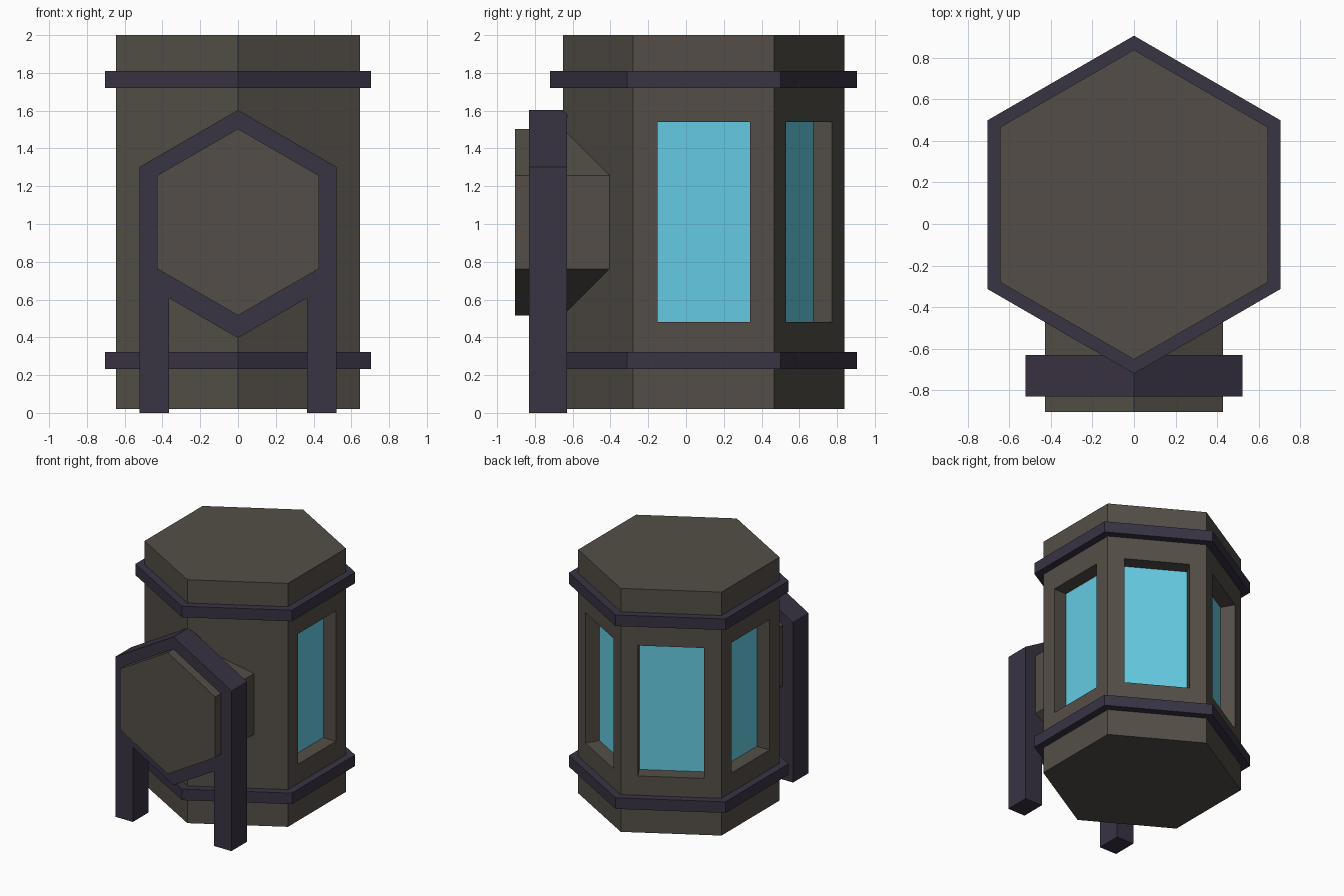
import bpy, bmesh, math
from mathutils import Vector

if "Cube" in bpy.data.objects:
    bpy.data.objects.remove(bpy.data.objects["Cube"])


def material(name, rgb):
    m = bpy.data.materials.new(name)
    m.diffuse_color = (*rgb, 1)
    m.use_nodes = True
    m.node_tree.nodes["Principled BSDF"].inputs["Base Color"].default_value = m.diffuse_color
    return m


SHELL = material("shell", (0.088, 0.076, 0.063))
TRIM = material("trim", (0.040, 0.033, 0.055))
GLASS = material("glass", (0.13, 0.60, 0.76))
CY = 0.093  # hexagon centre of the chamber in y


def hexagon(r, cu, cv):
    """Six points with corners pointing along the second axis."""
    return [(cu + r * math.cos(math.radians(30 + 60 * i)),
             cv + r * math.sin(math.radians(30 + 60 * i))) for i in range(6)]


def prism(name, points, axis, lo, hi, mats, edit=None):
    """Extrude a 2D outline along z or y."""
    bm = bmesh.new()
    place = (lambda p, t: (p[0], p[1], t)) if axis == "z" else (lambda p, t: (p[0], t, p[1]))
    a = [bm.verts.new(place(p, lo)) for p in points]
    b = [bm.verts.new(place(p, hi)) for p in points]
    bm.faces.new(a)
    bm.faces.new(b)
    n = len(points)
    for i in range(n):
        j = (i + 1) % n
        bm.faces.new((a[i], a[j], b[j], b[i]))
    bmesh.ops.recalc_face_normals(bm, faces=bm.faces[:])
    if edit:
        edit(bm)
    me = bpy.data.meshes.new(name)
    bm.to_mesh(me)
    bm.free()
    for m in mats:
        me.materials.append(m)
    ob = bpy.data.objects.new(name, me)
    bpy.context.collection.objects.link(ob)
    return ob


def recess_windows(bm):
    """Sink a window into the two side and two rear walls."""
    bm.normal_update()
    walls = [f for f in bm.faces if abs(f.normal.z) < 0.1 and f.normal.y > -0.2]
    for f in walls:
        n = f.normal.copy()
        bmesh.ops.inset_individual(bm, faces=[f], thickness=0.1275, use_even_offset=True)
        for v in f.verts:
            v.co.z = 1.54 if v.co.z > 1 else 0.48
        bm.normal_update()
        bmesh.ops.inset_individual(bm, faces=[f], thickness=0.0001, use_even_offset=True)
        for v in f.verts:
            v.co -= n * 0.114
        f.material_index = 1


# Hexagonal chamber with recessed windows
prism("chamber", hexagon(0.745, 0, CY), "z", 0.02, 2.0, [SHELL, GLASS], recess_windows)

# Bands around the chamber
for name, lo, hi in (("lower_band", 0.233, 0.323), ("upper_band", 1.72, 1.81)):
    prism(name, hexagon(0.813, 0, CY), "z", lo, hi, [TRIM])

# Hexagonal front hatch running into the chamber
prism("front_hatch", hexagon(0.494, 0, 1.01), "y", -0.905, -0.395, [SHELL])

# Hatch frame with two legs, as one outline
R, LEG = 0.603, 0.365
W = R * math.cos(math.radians(30))
leg_top = 1.0 - R + LEG * math.tan(math.radians(30))
right = [(W, 1.0 + R / 2), (W, 0), (LEG, 0), (LEG, leg_top)]
left = [(-x, z) for x, z in reversed(right)]
prism("hatch_frame", [(0, 1.0 + R)] + right + [(0, 1.0 - R)] + left, "y", -0.83, -0.63, [TRIM])
